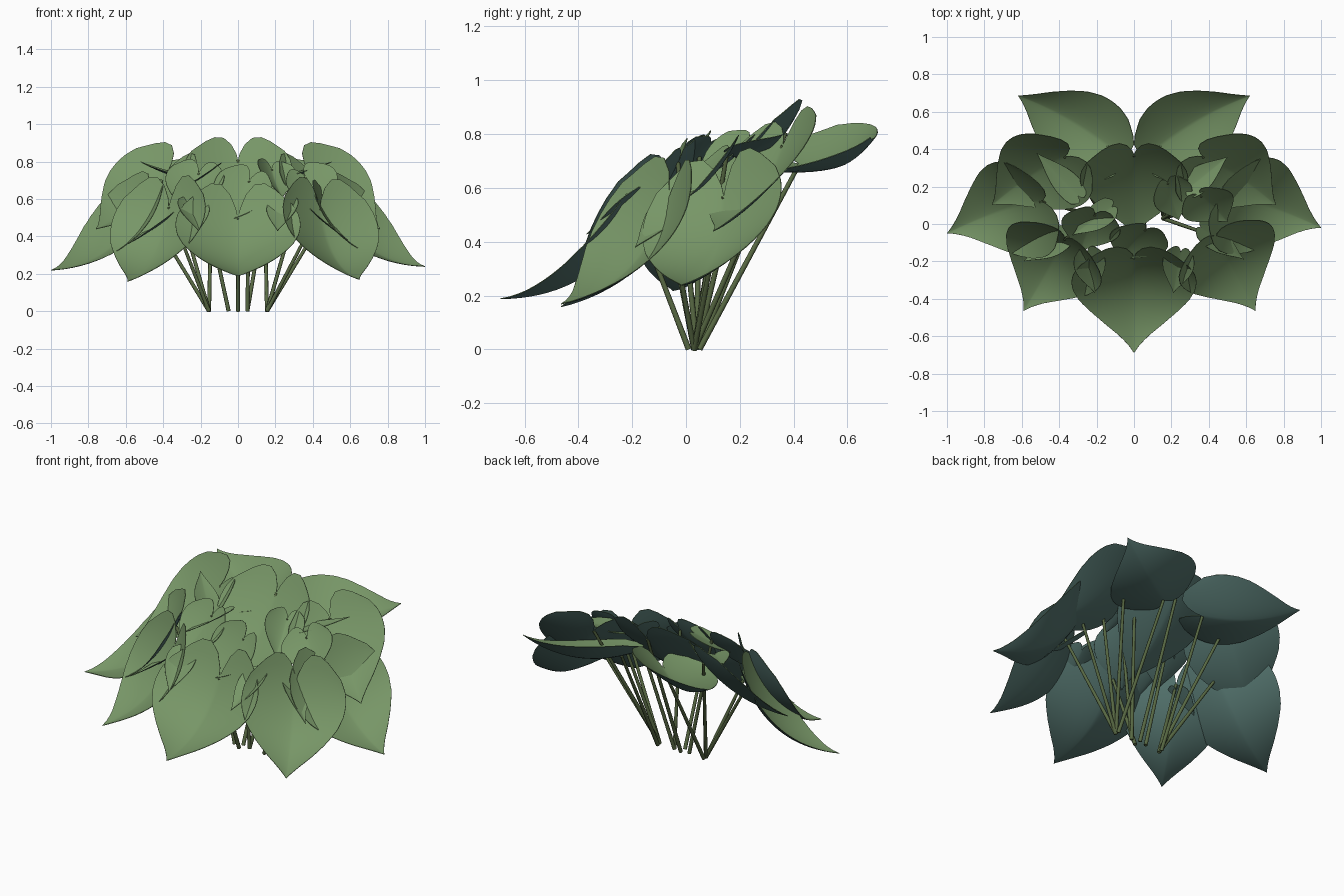
import bpy, bmesh, math
from mathutils import Vector

cube = bpy.data.objects.get("Cube")
if cube:
    bpy.data.objects.remove(cube, do_unlink=True)


def material(name, rgb):
    m = bpy.data.materials.new(name)
    m.use_nodes = True
    m.diffuse_color = (*rgb, 1)
    m.node_tree.nodes["Principled BSDF"].inputs["Base Color"].default_value = (*rgb, 1)
    return m


TOP = material("leaf green", (0.185, 0.305, 0.135))
UNDER = material("leaf underside teal", (0.085, 0.167, 0.15))
STEM = material("stem olive", (0.10, 0.145, 0.058))

# Half width of a heart-shaped blade from base to tip
PROFILE = [(0, .86), (.1, .96), (.2, 1), (.32, .98), (.46, .87), (.6, .67),
           (.74, .43), (.86, .20), (.95, .06), (1, 0)]


def half_width(v):
    for (a, wa), (b, wb) in zip(PROFILE, PROFILE[1:]):
        if v <= b:
            return wa + (wb - wa) * (v - a) / (b - a)
    return 0


def finish(obj):
    bpy.ops.object.select_all(action="DESELECT")
    obj.select_set(True)
    bpy.context.view_layer.objects.active = obj
    for mod in list(obj.modifiers):
        bpy.ops.object.modifier_apply(modifier=mod.name)
    bpy.ops.object.shade_smooth_by_angle(angle=math.radians(50))


def leaf(name, base, tip, facing, width, cup=.3, sag=.15, rows=18, half=8):
    base, tip = Vector(base), Vector(tip)
    fwd = tip - base
    length = fwd.length
    fwd.normalize()
    nrm = Vector(facing)
    nrm = (nrm - fwd * nrm.dot(fwd)).normalized()
    side = fwd.cross(nrm)
    bm = bmesh.new()
    grid = []
    for r in range(rows + 1):
        v = r / rows
        w = width * half_width(v)
        row = []
        for c in range(-half, half + 1):
            u = (1 - math.cos(math.pi * abs(c) / half)) / 2
            lobe = math.sin(math.pi * u ** .7)
            y = v * length - .43 * width * lobe * (1 - v) ** 3
            t = y / length
            z = cup * w * u ** 1.4 - sag * length * 4 * t * (1 - t)
            x = math.copysign(u * w, c)
            row.append(bm.verts.new(base + side * x + fwd * y + nrm * z))
        grid.append(row)
    for a, b in zip(grid, grid[1:]):
        for c in range(2 * half):
            bm.faces.new((a[c], a[c + 1], b[c + 1], b[c]))
    bmesh.ops.remove_doubles(bm, verts=bm.verts, dist=1e-5)
    mesh = bpy.data.meshes.new(name)
    bm.to_mesh(mesh)
    bm.free()
    mesh.materials.append(TOP)
    mesh.materials.append(UNDER)
    obj = bpy.data.objects.new(name, mesh)
    bpy.context.collection.objects.link(obj)
    # Thin blade with a different colour underneath
    mod = obj.modifiers.new("blade", "SOLIDIFY")
    mod.thickness = .003
    mod.offset = -1
    mod.material_offset = 1
    finish(obj)


def stem(name, foot, head, radius=.011):
    foot, head = Vector(foot), Vector(head)
    axis = head - foot
    bpy.ops.mesh.primitive_cone_add(vertices=8, radius1=radius, radius2=radius * .75,
                                    depth=axis.length, location=(foot + head) / 2)
    obj = bpy.context.object
    obj.name = name
    obj.rotation_euler = axis.to_track_quat("Z", "Y").to_euler()
    obj.data.materials.append(STEM)
    finish(obj)


def plant_leaf(name, base, tip, facing, width, foot, cup=.3, sag=.15):
    leaf(name + "_leaf", base, tip, facing, width, cup, sag)
    stem(name + "_stem", foot, Vector(base) - Vector((0, 0, .004)))


LEFT, RIGHT = (.155, .03, 0), (-.155, .03, 0)

# Large outer leaves
plant_leaf("front", (0, -.18, .50), (0, -.69, .19), (0, -.5, .8), .335, (0, .01, 0), .3, .15)
plant_leaf("front_right", (-.37, -.08, .56), (-.59, -.465, .16), (-.4, -.6, .7), .29, RIGHT)
plant_leaf("front_left", (.44, -.07, .55), (.65, -.465, .17), (.4, -.6, .7), .29, LEFT)
plant_leaf("side_right", (-.50, .12, .57), (-1, -.05, .22), (-.5, -.4, .7), .29, RIGHT)
plant_leaf("side_left", (.50, .14, .57), (1, -.02, .24), (.5, -.4, .7), .29, LEFT)
for name, s, foot in (("back_right", -1, RIGHT), ("back_left", 1, LEFT)):
    plant_leaf(name, (s * .14, .42, .69), (s * .62, .685, .79), (0, -.4, .9), .25,
               (foot[0], .05, 0), .35, .11)

# Middle tier
plant_leaf("centre", (0, .37, .81), (0, -.06, .43), (0, -.6, .75), .29, (0, .05, 0), .25, .06)
for name, s, foot in (("upper_right", -1, RIGHT), ("upper_left", 1, LEFT)):
    plant_leaf(name, (s * .37, .36, .76), (s * .76, .10, .44), (s * .25, -.6, .8), .27,
               foot, .25, .08)

# Small inner leaves
IN_L, IN_R = (.05, .04, 0), (-.05, .04, 0)
plant_leaf("inner_right", (-.21, .05, .74), (-.29, -.15, .53), (-.1, -.7, .7), .16, IN_R, .25, .05)
plant_leaf("inner_front", (.06, -.03, .70), (-.08, -.20, .47), (0, -.7, .7), .16, IN_L, .25, .05)
plant_leaf("inner_left", (.36, .15, .72), (.50, .01, .57), (.1, -.7, .7), .15, LEFT, .25, .05)
plant_leaf("inner_back", (.18, .22, .76), (.24, .02, .61), (.35, -.6, .6), .11, IN_L, .5, .05)
for name, s in (("young_right", -1), ("young_left", 1)):
    leaf(name + "_leaf", (s * .25, -.15, .58), (s * .21, -.37, .43), (s * -.2, -.7, .7),
         .085, .3, .02)

# Narrow young leaves lying almost flat
NARROW = [("low_right", (-.36, -.06, .51), (-.59, -.20, .36), -.4),
          ("low_left", (.36, -.02, .57), (.59, -.19, .38), .4),
          ("high_right", (-.30, .15, .71), (-.52, .38, .80), .2),
          ("high_left", (.29, .19, .72), (.50, .36, .80), -.2),
          ("tiny_right", (-.12, .09, .77), (-.33, -.06, .64), -.3)]
for name, base, tip, lean in NARROW:
    leaf(name + "_leaf", base, tip, (lean, 0, .85), .07, .2, .02)
